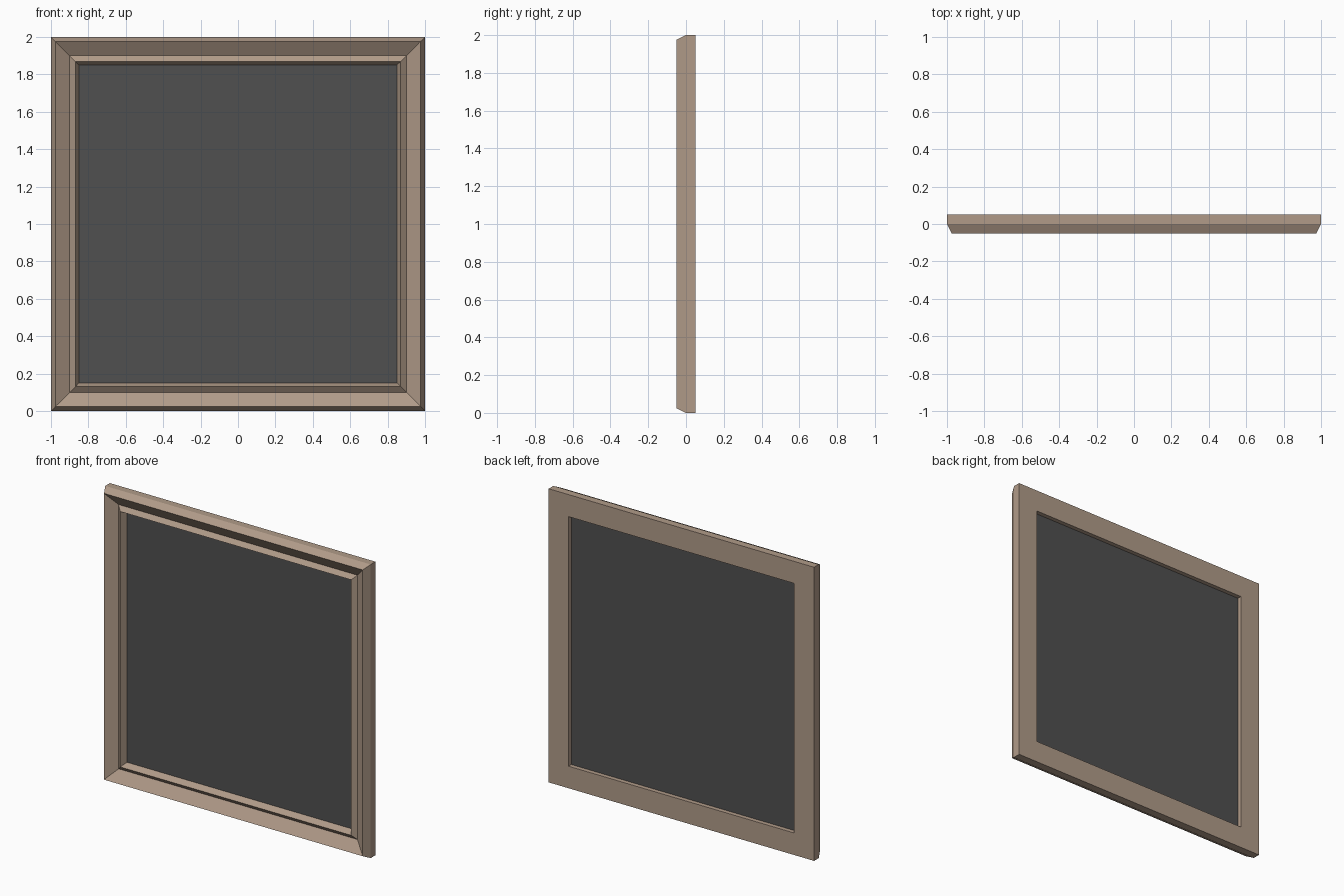
import bpy, bmesh

if "Cube" in bpy.data.objects:
    bpy.data.objects.remove(bpy.data.objects["Cube"])


def material(name, rgb):
    m = bpy.data.materials.new(name)
    m.diffuse_color = (*rgb, 1)
    m.use_nodes = True
    m.node_tree.nodes["Principled BSDF"].inputs["Base Color"].default_value = m.diffuse_color
    return m


def make_object(name, bm, mat):
    bmesh.ops.recalc_face_normals(bm, faces=bm.faces[:])
    mesh = bpy.data.meshes.new(name)
    bm.to_mesh(mesh)
    bm.free()
    mesh.materials.append(mat)
    obj = bpy.data.objects.new(name, mesh)
    bpy.context.collection.objects.link(obj)
    return obj


# Moulded frame: profile (inset from outer edge, depth) swept round a square with mitred corners
profile = [(0, 0.05), (0, 0), (0.025, -0.05), (0.10, 0.0),
           (0.13, -0.025), (0.15, 0.02), (0.15, 0.05)]
corners = [(-1, -1), (1, -1), (1, 1), (-1, 1)]
bm = bmesh.new()
loops = [[bm.verts.new((sx * (1 - d), y, 1 + sz * (1 - d))) for d, y in profile]
         for sx, sz in corners]
n = len(profile)
for i in range(4):
    a, b = loops[i], loops[(i + 1) % 4]
    for j in range(n):
        k = (j + 1) % n
        bm.faces.new((a[j], b[j], b[k], a[k]))
make_object("frame", bm, material("wood", (0.44, 0.33, 0.25)))

# Dark pane set into the inner edge of the frame
bm = bmesh.new()
bm.faces.new([bm.verts.new((sx * 0.85, 0.02, 1 + sz * 0.85)) for sx, sz in corners])
make_object("pane", bm, material("dark_pane", (0.08, 0.08, 0.08)))
